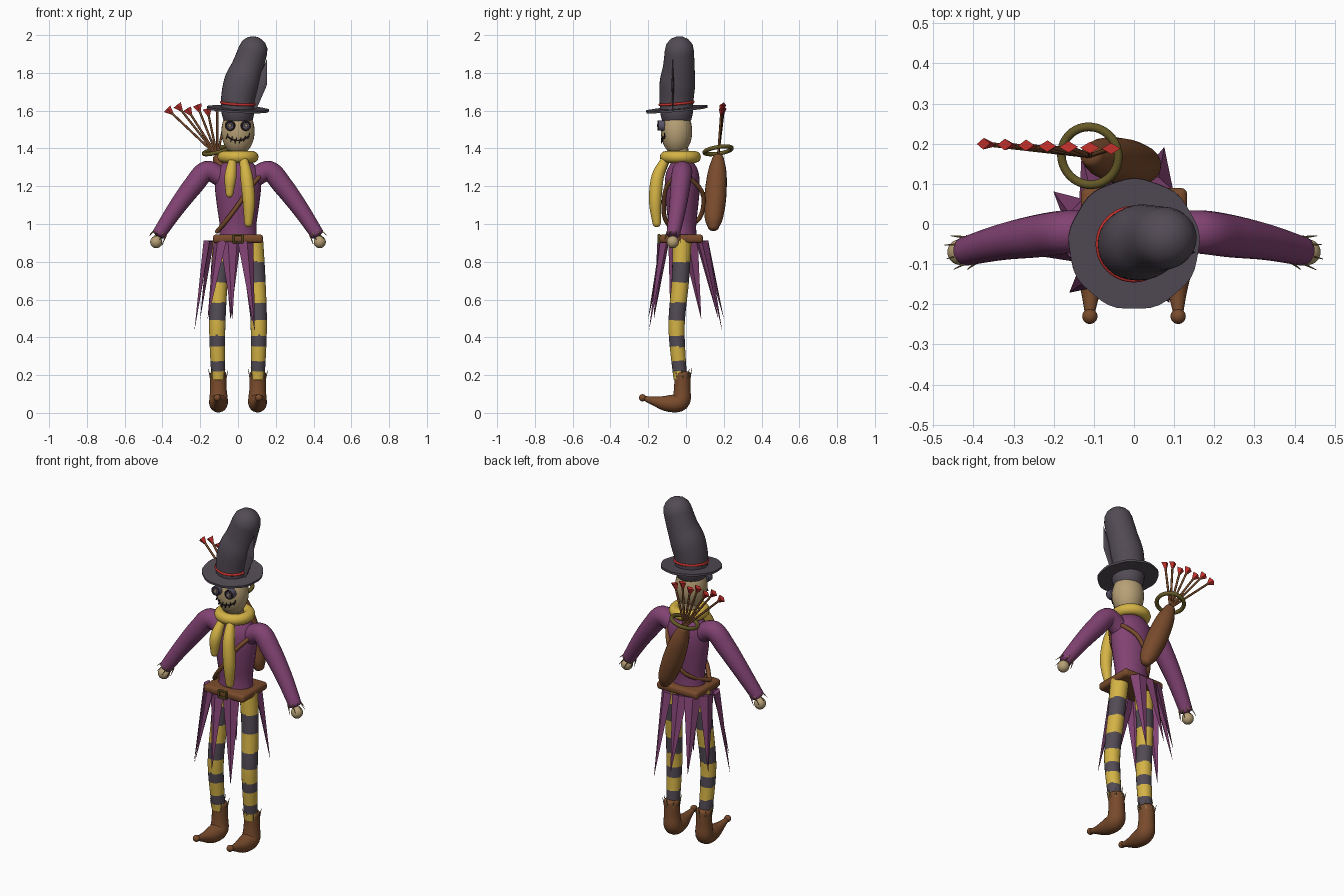
import bpy, bmesh, math
from mathutils import Vector, Matrix, Quaternion

cube = bpy.data.objects.get("Cube")
if cube:
    bpy.data.objects.remove(cube, do_unlink=True)


def material(name, r, g, b):
    m = bpy.data.materials.new(name)
    m.use_nodes = True
    m.diffuse_color = (r, g, b, 1)
    m.node_tree.nodes["Principled BSDF"].inputs["Base Color"].default_value = (r, g, b, 1)
    return m


PURPLE = material("purple cloth", .22, .055, .17)
DARK = material("charcoal felt", .085, .07, .09)
YELLOW = material("yellow wool", .66, .45, .06)
SACK = material("sackcloth", .47, .35, .18)
BROWN = material("brown leather", .19, .07, .025)
OLIVE = material("old brass", .13, .10, .02)
RED = material("red", .55, .03, .025)
BLACK = material("dark thread", .025, .015, .02)
BUTTON = material("button grey", .10, .09, .14)
STRAW = material("straw", .30, .21, .08)


def finish(name, bm, *mats, smooth=True, angle=50):
    bmesh.ops.recalc_face_normals(bm, faces=bm.faces)
    me = bpy.data.meshes.new(name)
    bm.to_mesh(me)
    bm.free()
    for m in mats:
        me.materials.append(m)
    ob = bpy.data.objects.new(name, me)
    bpy.context.collection.objects.link(ob)
    if smooth:
        bpy.ops.object.select_all(action='DESELECT')
        ob.select_set(True)
        bpy.context.view_layer.objects.active = ob
        bpy.ops.object.shade_smooth_by_angle(angle=math.radians(angle))
    return ob


def spline(p, steps):
    """Catmull-Rom through (x, y, z, radius) points."""
    p = [Vector(q) for q in p]
    out = []
    for i in range(len(p) - 1):
        a, b, c, d = p[max(i - 1, 0)], p[i], p[i + 1], p[min(i + 2, len(p) - 1)]
        for k in range(steps):
            t = k / steps
            out.append(b + (c - a) * .5 * t + (a * 2 - b * 5 + c * 4 - d) * .5 * t * t
                       + (b * 3 - a - c * 3 + d) * .5 * t ** 3)
    return out + [p[-1]]


def tube(name, pts, *mats, sides=20, steps=5, flat=1.0, cap=1.0, rule=None):
    """Sweep a ring along a path and round both ends."""
    s = spline(pts, steps)
    pos, rad = [v.to_3d() for v in s], [v.w for v in s]
    head, tail = (pos[0] - pos[1]).normalized(), (pos[-1] - pos[-2]).normalized()
    for k in (25, 50, 70, 85):
        a = math.radians(k)
        r0, r1 = s[0].w, s[-1].w
        pos = [s[0].to_3d() + head * r0 * cap * math.sin(a)] + pos
        pos.append(s[-1].to_3d() + tail * r1 * cap * math.sin(a))
        rad = [r0 * math.cos(a)] + rad + [r1 * math.cos(a)]
    bm = bmesh.new()
    rings, q, old = [], Quaternion(), Vector((0, 0, 1))
    for i, c in enumerate(pos):
        t = (pos[min(i + 1, len(pos) - 1)] - pos[max(i - 1, 0)]).normalized()
        q, old = old.rotation_difference(t) @ q, t
        ring = []
        for k in range(sides):
            a = math.tau * k / sides
            ring.append(bm.verts.new(c + q @ Vector((math.cos(a), math.sin(a) * flat, 0)) * rad[i]))
        rings.append(ring)
    for a, b in zip(rings, rings[1:]):
        for k in range(sides):
            n = (k + 1) % sides
            bm.faces.new((a[k], a[n], b[n], b[k]))
    bm.faces.new(rings[0])
    bm.faces.new(rings[-1])
    if rule:
        for f in bm.faces:
            f.material_index = rule(f.calc_center_median())
    return finish(name, bm, *mats)


def cone(name, a, b, r0, r1, mat, sides=12, flat=1.0, facing=0.0, smooth=True):
    """Cone or cylinder from a to b."""
    a, b = Vector(a), Vector(b)
    bm = bmesh.new()
    bmesh.ops.create_cone(bm, cap_ends=True, segments=sides, radius1=r0, radius2=r1, depth=(b - a).length)
    turn = Matrix.Rotation(facing, 4, 'Z') @ Matrix.Diagonal((1, flat, 1, 1))
    swing = Vector((0, 0, 1 if b.z >= a.z else -1)).rotation_difference(b - a).to_matrix().to_4x4()
    flip = Matrix.Diagonal((1, 1, 1 if b.z >= a.z else -1, 1))
    bm.transform(Matrix.Translation((a + b) / 2) @ swing @ turn @ flip)
    return finish(name, bm, mat, smooth=smooth)


def torus(name, center, major, minor, mat, rot=(0, 0, 0), n=40):
    bpy.ops.mesh.primitive_torus_add(location=center, rotation=rot, major_radius=major,
                                     minor_radius=minor, major_segments=n, minor_segments=12)
    ob = bpy.context.object
    ob.name = name
    ob.data.materials.append(mat)
    bpy.ops.object.shade_smooth()
    return ob


def ball(name, center, radii, mat):
    bm = bmesh.new()
    bmesh.ops.create_uvsphere(bm, u_segments=28, v_segments=18, radius=1)
    bm.transform(Matrix.Translation(center) @ Matrix.Diagonal((*radii, 1)))
    return finish(name, bm, mat)


def box(name, center, size, mat, bevel):
    bm = bmesh.new()
    bmesh.ops.create_cube(bm, size=1)
    bm.transform(Matrix.Translation(center) @ Matrix.Diagonal((*size, 1)))
    bmesh.ops.bevel(bm, geom=bm.edges[:], offset=bevel, segments=3, affect='EDGES', profile=.5)
    return finish(name, bm, mat)


# Head and face
ball("head", (0, -.05, 1.49), (.088, .083, .125), SACK)
tube("neck", [(0, -.03, 1.3, .05), (0, -.04, 1.42, .05)], SACK)


def face_y(x, z):
    return -.05 - .083 * math.sqrt(1 - (x / .088) ** 2 - ((z - 1.49) / .125) ** 2)


for side, s in (("left", 1), ("right", -1)):
    cone(side + "_eye", (s * .04, -.115, 1.52), (s * .043, -.148, 1.521), .028, .026, BUTTON, 24)
    torus(side + "_eye_rim", (s * .043, -.147, 1.521), .022, .005, BLACK, (math.pi / 2, 0, 0), 24)
    cone(side + "_eye_center", (s * .043, -.148, 1.521), (s * .043, -.153, 1.521), .009, .007, SACK)
mouth = [(x, 1.442 + 7 * x * x) for x in (-.058, -.035, -.012, .012, .035, .058)]
tube("mouth", [(x, face_y(x, z), z, .004) for x, z in mouth], BLACK, sides=8)
for x, z in mouth:
    y = face_y(x, z) - .003
    cone("mouth_stitch", (x - .005, y, z - .015), (x + .005, y, z + .015), .003, .003, BLACK, 6)

# Hat
tube("hat_crown", [(0, -.05, 1.585, .086), (0, -.05, 1.66, .09), (.02, -.045, 1.75, .094),
                   (.05, -.038, 1.83, .084), (.08, -.035, 1.92, .077)], DARK, sides=32, cap=.95)
TILT = (math.radians(5), math.radians(3), 0)
bm = bmesh.new()
bmesh.ops.create_cone(bm, cap_ends=True, segments=48, radius1=.163, radius2=.163, depth=.012)
for v in bm.verts:
    a = math.atan2(v.co.y, v.co.x)
    v.co *= 1 + .012 * math.sin(9 * a)
brim = finish("hat_brim", bm, DARK)
brim.location, brim.rotation_euler = (0, -.05, 1.608), TILT
torus("hat_band", (0, -.05, 1.64), .089, .007, RED, TILT)
cone("feather_tip", (.125, -.07, 1.74), (.153, -.07, 1.87), .028, .001, DARK, 8, flat=.25)
cone("feather_base", (.125, -.07, 1.74), (.09, -.07, 1.61), .028, .008, DARK, 8, flat=.25)

# Scarf
torus("scarf", (0, -.03, 1.355), .078, .031, YELLOW)
tube("scarf_short_tail", [(-.03, -.11, 1.33, .022), (-.04, -.15, 1.25, .032),
                          (-.045, -.155, 1.16, .02)], YELLOW)
tube("scarf_long_tail", [(.03, -.11, 1.34, .022), (.045, -.15, 1.25, .033),
                         (.058, -.163, 1.12, .033), (.055, -.155, 1.005, .022)], YELLOW)

# Torso and shoulder strap
tube("torso", [(0, -.02, .93, .1), (0, -.02, 1.0, .098), (0, -.02, 1.1, .112), (0, -.02, 1.2, .122),
               (0, -.02, 1.28, .11), (0, -.025, 1.34, .065)], PURPLE, sides=32, flat=.76, cap=.3)
tube("strap", [(.14, -.03, 1.28, .012), (.07, -.1, 1.2, .012), (0, -.118, 1.1, .012),
               (-.06, -.108, 1.02, .012), (-.11, -.06, .96, .012)], BROWN, sides=8)
tube("strap_back", [(-.11, -.06, .96, .012), (-.04, .07, 1.03, .012), (.05, .085, 1.17, .012),
                    (.14, -.03, 1.28, .012)], BROWN, sides=8)

# Belt
box("belt", (0, -.025, .922), (.265, .23, .045), BROWN, .016)
for dx, dz, w, h in ((-.024, 0, .01, .045), (.024, 0, .01, .045), (0, .02, .056, .01), (0, -.02, .056, .01)):
    box("buckle", (dx, -.143, .922 + dz), (w, .014, h), OLIVE, .003)

# Ragged coat tails: top x, y and tip x, y, z
RAGS = [(-.165, -.05, -.23, -.08, .44), (-.145, .02, -.2, .08, .5), (-.095, -.12, -.16, -.17, .5),
        (-.05, -.12, -.03, -.2, .5), (.04, -.12, .088, -.195, .44), (-.1, .08, -.13, .17, .5),
        (-.03, .1, -.04, .2, .5), (.055, .1, .075, .19, .44)]
for x, y, tx, ty, tz in RAGS:
    cone("coat_rag", (x, y, .91), (tx, ty, tz), .046, .001, PURPLE, 4, flat=.4,
         facing=math.atan2(ty, tx) + math.pi / 2, smooth=False)

# Limbs, mirrored
BANDS = (.8, .69, .585, .49, .41, .35, .275, .22)


def stripe(c):
    return sum(c.z < b for b in BANDS) % 2


def straw_ring(name, center, axis, radius):
    q = Vector((0, 0, 1)).rotation_difference(Vector(axis))
    for k in range(8):
        d = Vector((math.cos(k * math.tau / 8), math.sin(k * math.tau / 8), 0))
        a = Vector(center) + q @ (d * radius - Vector((0, 0, .015)))
        b = Vector(center) + q @ (d * (radius + .012) + Vector((0, 0, .03 + .008 * (k % 3))))
        cone(name, a, b, .004, .001, STRAW, 5)


for side, s in (("left", 1), ("right", -1)):
    tube(side + "_arm", [(s * .08, -.02, 1.24, .05), (s * .165, -.02, 1.28, .054), (s * .24, -.03, 1.2, .053),
                         (s * .33, -.045, 1.08, .045), (s * .42, -.068, .945, .036)], PURPLE, steps=7, cap=.3)
    ball(side + "_hand", (s * .433, -.07, .905), (.032, .032, .033), SACK)
    straw_ring(side + "_wrist_straw", (s * .415, -.067, .945), (s * .5, -.1, -.75), .034)
    tube(side + "_leg", [(s * .083, -.02, .92, .05), (s * .1, -.03, .7, .046), (s * .11, -.05, .45, .043),
                         (s * .105, -.03, .18, .036)], YELLOW, DARK, steps=40, cap=.2, rule=stripe)
    tube(side + "_boot", [(s * .105, -.02, .21, .043), (s * .104, -.02, .13, .044), (s * .103, -.03, .06, .05),
                          (s * .105, -.1, .05, .043), (s * .108, -.17, .063, .024),
                          (s * .11, -.22, .077, .013)], BROWN, cap=.3)
    ball(side + "_boot_tip", (s * .11, -.23, .08), (.019, .019, .019), BROWN)
    straw_ring(side + "_ankle_straw", (s * .105, -.02, .195), (0, 0, 1), .04)

# Quiver and arrows
tube("quiver", [(-.105, .17, 1.35, .03), (-.075, .165, 1.27, .05), (-.025, .155, 1.14, .058),
                (.02, .147, 1.03, .048), (.037, .145, .985, .03)], BROWN, cap=.7)
torus("quiver_ring", (-.11, .17, 1.39), .073, .011, OLIVE, (math.radians(9), math.radians(-14), 0))
for i in range(7):
    mouth_point = Vector((-.11, .17, 1.36))
    tip = Vector((-.375 + .053 * i, .2 - .002 * i, 1.61 + .02 * (i % 2)))
    d = (tip - mouth_point).normalized()
    cone("arrow_shaft", mouth_point, tip - d * .02, .006, .006, BROWN, 8)
    cone("arrow_fletching", tip - d * .045, tip, .004, .024, RED, 4, flat=.6, smooth=False)
